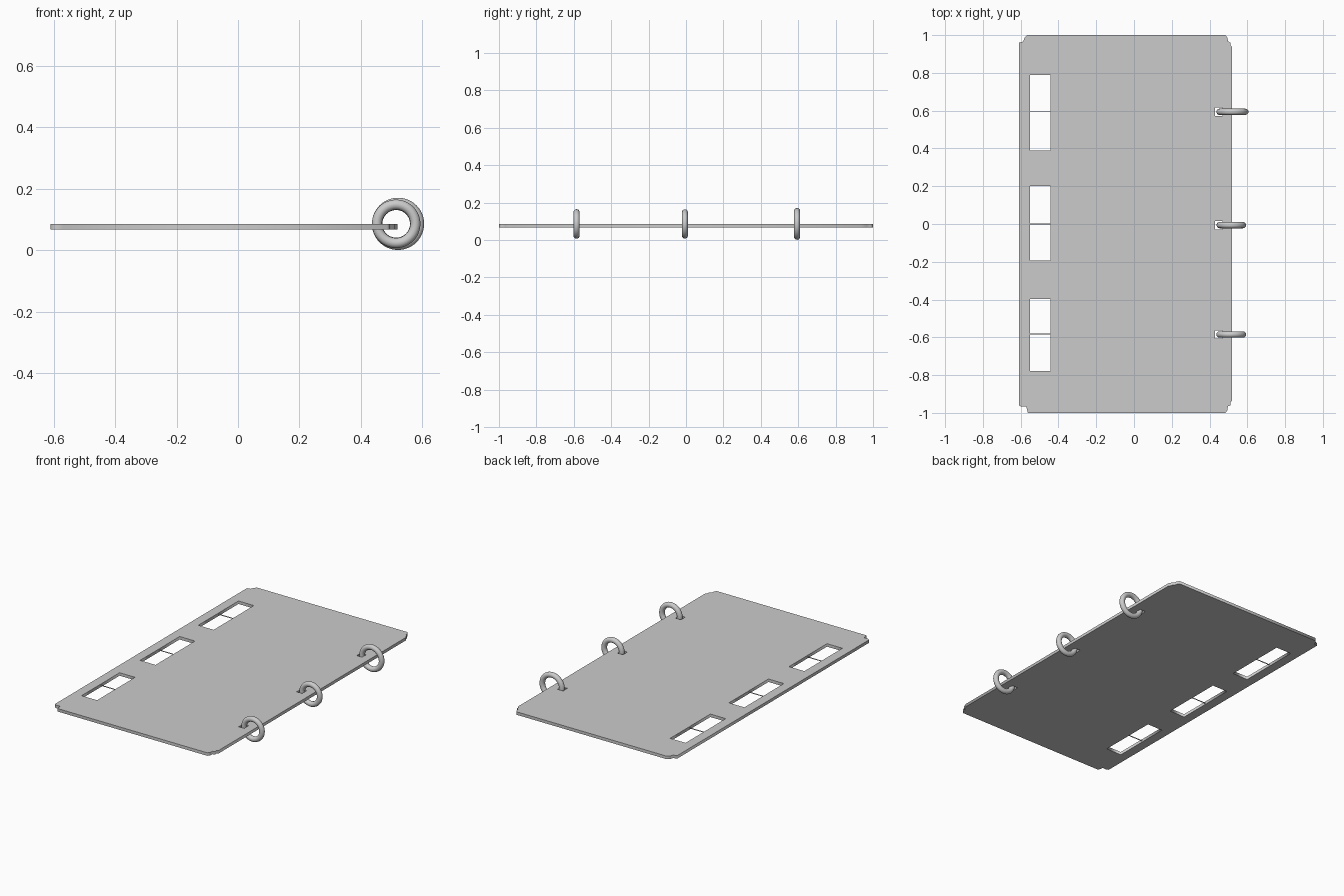
import bpy, math

if "Cube" in bpy.data.objects:
    bpy.data.objects.remove(bpy.data.objects["Cube"])

Z_MID, HALF = 0.0765, 0.0095


def rect(x0, x1, y0, y1):
    return [(x0, y0), (x1, y0), (x1, y1), (x0, y1)]


# Cover outline with nicked corners
outline = [(-0.61, 0.96), (-0.61, -0.96), (-0.595, -0.967), (-0.57, -0.967), (-0.562, -1.0),
           (0.485, -1.0), (0.495, -0.985), (0.497, -0.965), (0.512, -0.96), (0.51, -0.942),
           (0.52, -0.937), (0.52, 0.937), (0.512, 0.945), (0.51, 0.96), (0.498, 0.967),
           (0.495, 0.985), (0.485, 1.0), (-0.567, 1.0), (-0.58, 0.985), (-0.587, 0.966)]

# Window y ranges with divider, and ring positions (y, outer radius, centre x)
windows = [(0.388, 0.79, 0.594), (-0.193, 0.202, 0.0), (-0.778, -0.398, -0.583)]
rings = [(0.594, 0.085, 0.521), (-0.006, 0.078, 0.515), (-0.585, 0.079, 0.515)]

loops = [outline]
loops += [rect(-0.55, -0.442, y0, y1) for y0, y1, _ in windows]
loops += [rect(0.43, 0.468, y - 0.022, y + 0.022) for y, _, _ in rings]

# Flat plate with all openings, as a filled extruded curve
curve = bpy.data.curves.new("cover_plate", 'CURVE')
curve.dimensions = '2D'
curve.fill_mode = 'BOTH'
curve.extrude = HALF
for pts in loops:
    s = curve.splines.new('POLY')
    s.points.add(len(pts) - 1)
    for p, (x, y) in zip(s.points, pts):
        p.co = (x, y, 0, 1)
    s.use_cyclic_u = True
plate = bpy.data.objects.new("cover_plate", curve)
plate.location.z = Z_MID
bpy.context.collection.objects.link(plate)
bpy.context.view_layer.objects.active = plate
plate.select_set(True)
bpy.ops.object.convert(target='MESH')

# Thin divider across each window
for i, (_, _, y) in enumerate(windows):
    bpy.ops.mesh.primitive_cube_add(size=1, location=(-0.496, y, Z_MID))
    bar = bpy.context.object
    bar.name = f"window_divider_{i + 1}"
    bar.scale = (0.11, 0.004, 0.004)

# Binder rings through the slots on the right edge
for i, (y, outer, x) in enumerate(rings):
    minor = 0.0165
    bpy.ops.mesh.primitive_torus_add(major_radius=outer - minor, minor_radius=minor,
                                     major_segments=48, minor_segments=16,
                                     location=(x, y, 0.086), rotation=(math.pi / 2, 0, 0))
    ring = bpy.context.object
    ring.name = f"binder_ring_{i + 1}"
    bpy.ops.object.shade_smooth()
